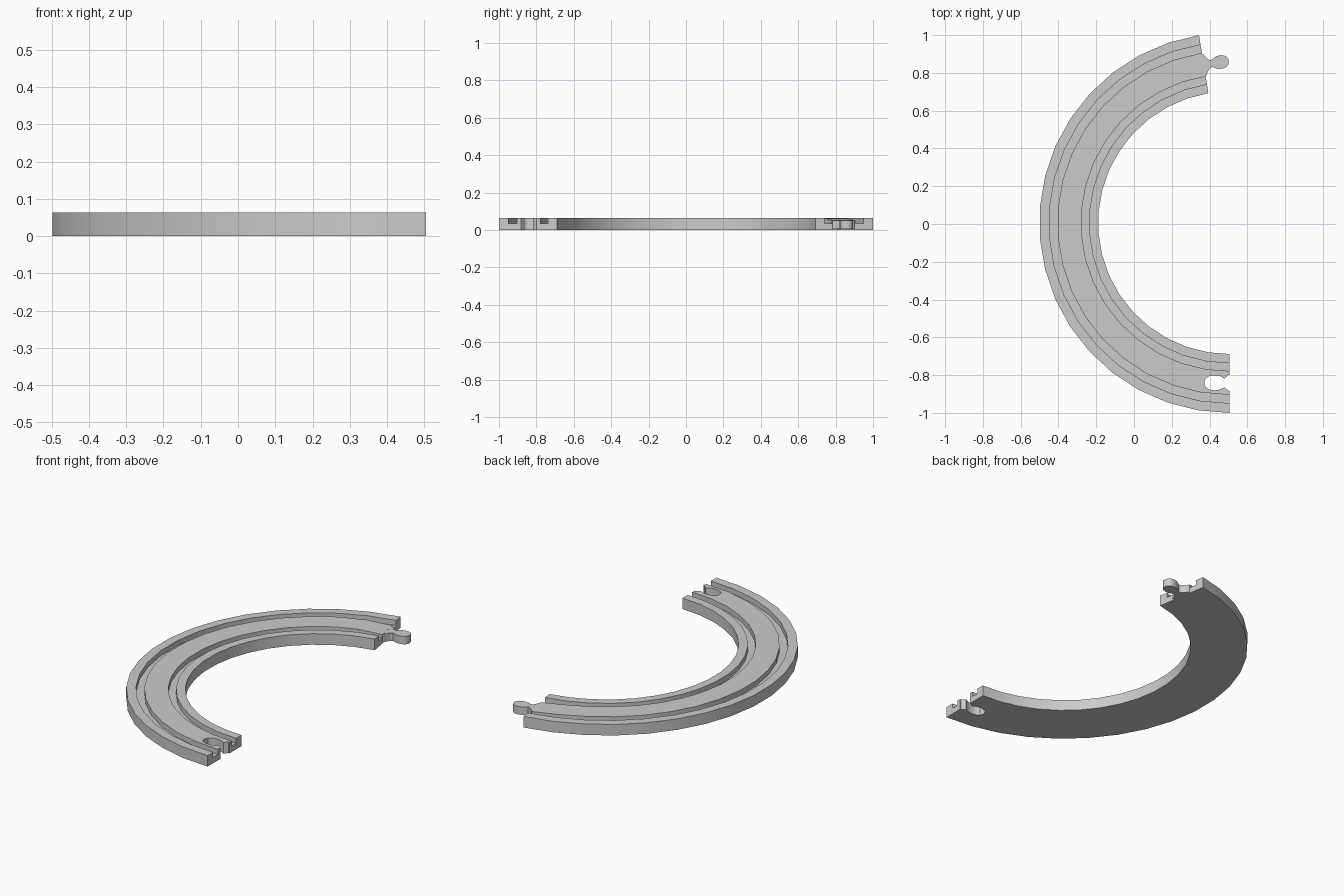
import bpy, bmesh, math
from mathutils import Vector

if "Cube" in bpy.data.objects:
    bpy.data.objects.remove(bpy.data.objects["Cube"], do_unlink=True)

CX, CY = 0.505, 0.0065              # centre of the bend
R_IN, R_OUT, R_MID = 0.695, 1.0065, 0.8475
HEIGHT, GROOVE, DECK_END = 0.064, 0.034, 0.053
START, END = math.radians(270), math.radians(99.2)
STEPS = 18

grey = bpy.data.materials.new("light grey plastic")
grey.use_nodes = True
color = (0.6, 0.6, 0.6, 1)
grey.diffuse_color = color
grey.node_tree.nodes["Principled BSDF"].inputs["Base Color"].default_value = color


def make_object(name, bm):
    bmesh.ops.recalc_face_normals(bm, faces=bm.faces)
    mesh = bpy.data.meshes.new(name)
    bm.to_mesh(mesh)
    bm.free()
    mesh.materials.append(grey)
    obj = bpy.data.objects.new(name, mesh)
    bpy.context.collection.objects.link(obj)
    return obj


def shade(obj):
    bpy.ops.object.select_all(action='DESELECT')
    obj.select_set(True)
    bpy.context.view_layer.objects.active = obj
    bpy.ops.object.shade_smooth_by_angle(angle=math.radians(30))


def arc_point(radius, angle, z):
    return Vector((CX + radius * math.cos(angle), CY + radius * math.sin(angle), z))


def symmetric_plate(name, half, origin, direction, z0, z1):
    """Extrude a half outline (distance along, half width) mirrored about its axis."""
    side = Vector((-direction.y, direction.x, 0))
    outline = half + [(t, -w) for t, w in reversed(half)]
    bm = bmesh.new()
    low = [bm.verts.new(origin + direction * t + side * w + Vector((0, 0, z0))) for t, w in outline]
    face = bm.faces.new(low)
    top = bmesh.ops.extrude_face_region(bm, geom=[face])["geom"]
    bmesh.ops.translate(bm, vec=(0, 0, z1 - z0),
                        verts=[v for v in top if isinstance(v, bmesh.types.BMVert)])
    return make_object(name, bm)


# Track body: grooved section swept round the bend, deck dipping at the peg end
bm = bmesh.new()
rings = []
for i in range(STEPS + 1):
    angle = START + (END - START) * i / STEPS
    dip = max(0, (i - STEPS + 2) / 2) ** 2
    deck = HEIGHT - (HEIGHT - DECK_END) * dip
    section = [(R_IN, 0), (R_OUT, 0), (R_OUT, HEIGHT), (0.955, HEIGHT),
               (0.955, GROOVE), (0.911, GROOVE), (0.911, deck), (0.785, deck),
               (0.785, GROOVE), (0.744, GROOVE), (0.744, HEIGHT), (R_IN, HEIGHT)]
    rings.append([bm.verts.new(arc_point(r, angle, z)) for r, z in section])
for a, b in zip(rings, rings[1:]):
    for j in range(len(a)):
        k = (j + 1) % len(a)
        bm.faces.new((a[j], a[k], b[k], b[j]))
bm.faces.new(rings[0])
bm.faces.new(rings[-1])
track = make_object("curved_track", bm)

# Socket: keyhole cut through the front end
socket = [(-0.02, 0.042), (0.005, 0.042), (0.026, 0.023), (0.05, 0.036), (0.08, 0.04),
          (0.108, 0.035), (0.125, 0.024), (0.132, 0.008)]
cutter = symmetric_plate("socket_cutter", socket, arc_point(R_MID, START, 0),
                         Vector((-1, 0, 0)), -0.05, 0.12)
cutter.hide_render = True
cut = track.modifiers.new("socket", 'BOOLEAN')
cut.operation = 'DIFFERENCE'
cut.solver = 'EXACT'
cut.object = cutter
bpy.context.view_layer.objects.active = track
bpy.ops.object.modifier_apply(modifier=cut.name)
bpy.data.objects.remove(cutter, do_unlink=True)
shade(track)

# Peg: flared neck and rounded head at the back end
peg = [(-0.005, 0.062), (0.006, 0.056), (0.016, 0.038), (0.03, 0.022), (0.042, 0.018),
       (0.056, 0.026), (0.072, 0.034), (0.095, 0.036), (0.115, 0.031), (0.128, 0.02), (0.133, 0.007)]
forward = Vector((math.sin(END), -math.cos(END), 0))
shade(symmetric_plate("connector_peg", peg, arc_point(R_MID, END, 0), forward, 0.006, DECK_END - 0.0005))
